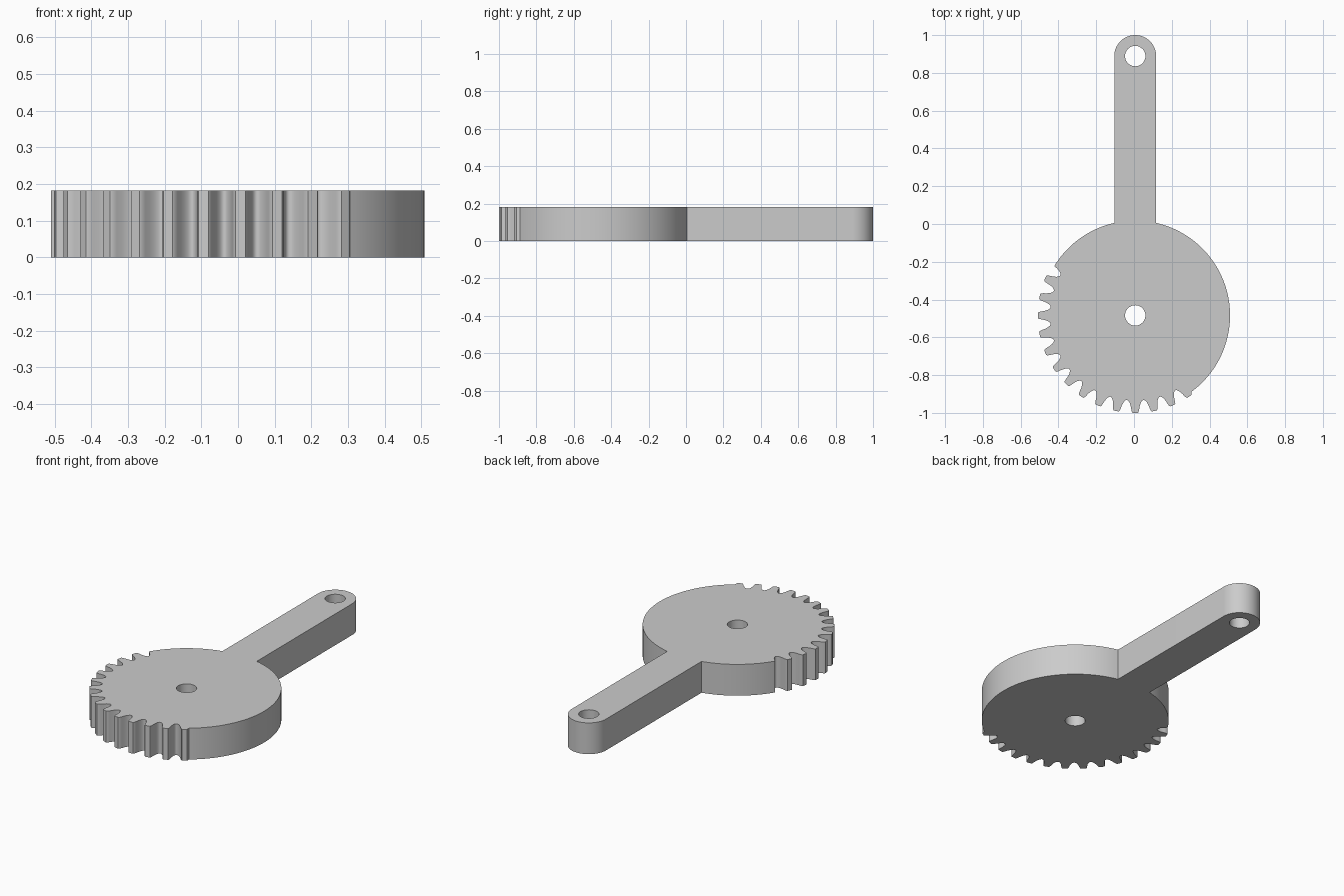
import bpy, bmesh
from math import sin, cos, asin, sqrt, radians, degrees, pi

cube = bpy.data.objects.get("Cube")
if cube:
    bpy.data.objects.remove(cube, do_unlink=True)

# Main dimensions
HEIGHT = 0.183
CX, GEAR_Y, ARM_Y = 0.0065, -0.484, 0.889
DISC_R, ARM_R, HOLE_R = 0.502, 0.111, 0.054
PITCH, FIRST, COUNT = 360 / 32, 157.5, 14
# Half of one tooth: (radius, half angle in degrees), tip to root
FLANK = [(0.516, 1.5), (0.511, 2.0), (0.498, 2.4), (0.482, 2.8),
         (0.466, 3.5), (0.456, 4.3), (0.451, 5.0)]
ROOT_R = 0.45


def polar(r, deg, cy=GEAR_Y):
    a = radians(deg)
    return (CX + r * cos(a), cy + r * sin(a))


def arc(r, start, end, steps, cy=GEAR_Y):
    return [polar(r, start + (end - start) * i / steps, cy) for i in range(steps + 1)]


def toothed_sector():
    pts = []
    # Opening gap beside the plain rim
    gap = FIRST - PITCH / 2
    for r, half in FLANK[2:]:
        pts.append(polar(r, gap - PITCH / 2 + half))
    for k in range(COUNT):
        mid = FIRST + k * PITCH
        pts.append(polar(ROOT_R, mid - PITCH / 2))
        pts += [polar(r, mid - h) for r, h in reversed(FLANK)]
        # The last tooth runs straight into the plain rim
        right = FLANK if k < COUNT - 1 else FLANK[:2]
        pts += [polar(r, mid + h) for r, h in right]
    return pts


def outline():
    join = degrees(asin(ARM_R / DISC_R))
    rim_start = FIRST + (COUNT - 1) * PITCH + 2.8 - 360
    rim_end = FIRST - PITCH + 2.2
    pts = arc(DISC_R, rim_start, 90 - join, 64)
    pts += arc(ARM_R, 0, 180, 40, ARM_Y)
    pts += arc(DISC_R, 90 + join, rim_end, 28)
    return pts + toothed_sector()


def plate(name, loops, height, mat):
    """Fill flat loops (outer edge and holes) and raise them to a solid."""
    bm = bmesh.new()
    edges = []
    for loop in loops:
        vs = [bm.verts.new((x, y, 0)) for x, y in loop]
        edges += [bm.edges.new((a, b)) for a, b in zip(vs, vs[1:] + vs[:1])]
    bmesh.ops.triangle_fill(bm, edges=edges, use_beauty=True, normal=(0, 0, 1))
    top = bmesh.ops.extrude_face_region(bm, geom=bm.faces[:])["geom"]
    bmesh.ops.translate(bm, vec=(0, 0, height),
                        verts=[g for g in top if isinstance(g, bmesh.types.BMVert)])
    bmesh.ops.recalc_face_normals(bm, faces=bm.faces[:])
    mesh = bpy.data.meshes.new(name)
    bm.to_mesh(mesh)
    bm.free()
    mesh.materials.append(mat)
    obj = bpy.data.objects.new(name, mesh)
    bpy.context.collection.objects.link(obj)
    return obj


# Plain grey material
grey = bpy.data.materials.new("plain_grey")
grey.use_nodes = True
colour = (0.6, 0.6, 0.6, 1)
grey.diffuse_color = colour
grey.node_tree.nodes["Principled BSDF"].inputs["Base Color"].default_value = colour

# Part-toothed gear with its lever arm, pierced by the axle and arm holes
holes = [arc(HOLE_R, 0, 348.75, 31, y) for y in (GEAR_Y, ARM_Y)]
lever = plate("gear_lever", [outline()] + holes, HEIGHT, grey)
bpy.ops.object.select_all(action="DESELECT")
lever.select_set(True)
bpy.context.view_layer.objects.active = lever
bpy.ops.object.shade_smooth_by_angle(angle=radians(30))
